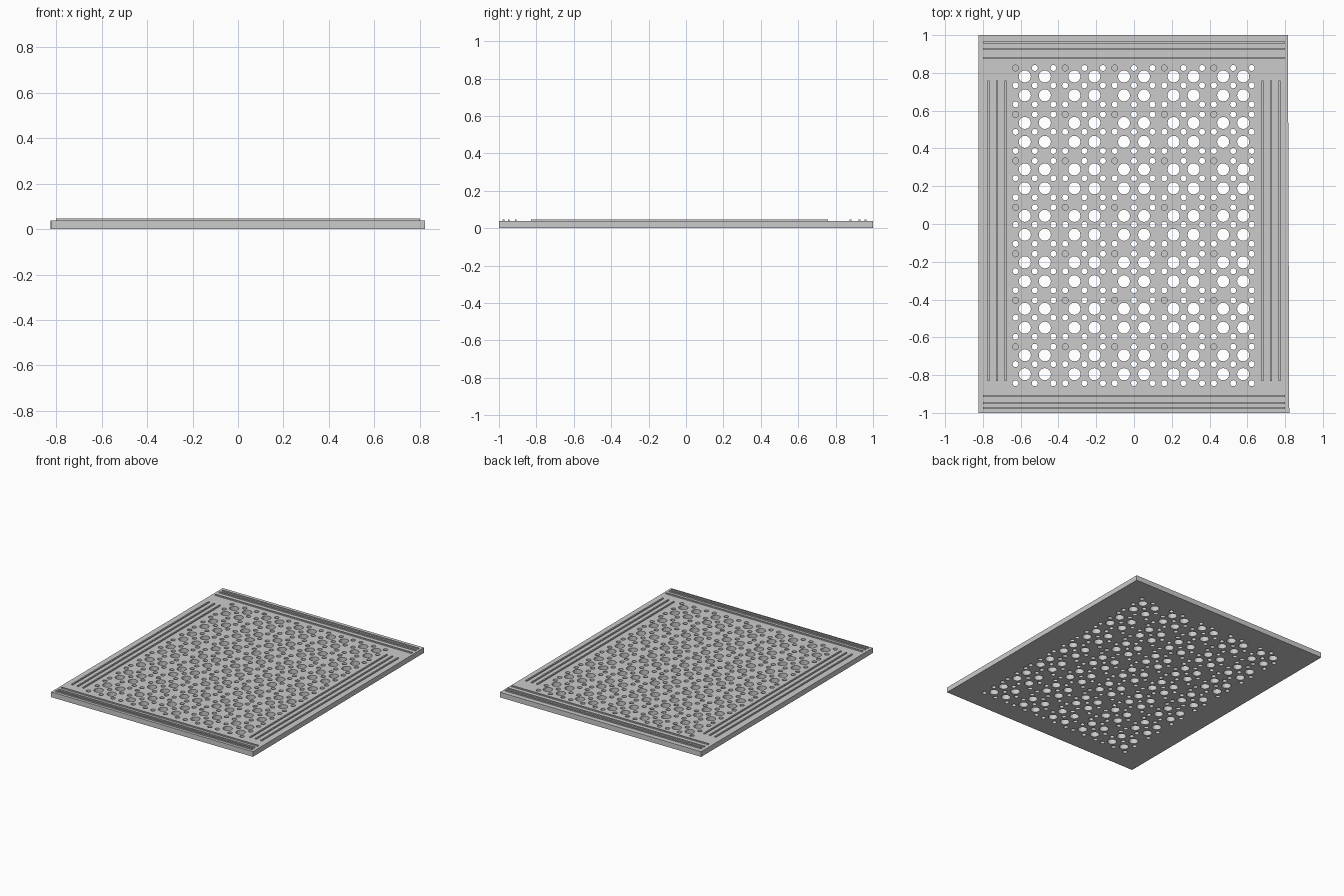
import bpy, bmesh
from mathutils import Matrix

if "Cube" in bpy.data.objects:
    bpy.data.objects.remove(bpy.data.objects["Cube"])

TOP = 0.038


def make_object(name, bm):
    bmesh.ops.recalc_face_normals(bm, faces=bm.faces)
    mesh = bpy.data.meshes.new(name)
    bm.to_mesh(mesh)
    bm.free()
    ob = bpy.data.objects.new(name, mesh)
    bpy.context.collection.objects.link(ob)
    return ob


def add_cylinder(bm, x, y, r, z0, z1, sides):
    bmesh.ops.create_cone(bm, cap_ends=True, segments=sides, radius1=r, radius2=r,
                          depth=z1 - z0, matrix=Matrix.Translation((x, y, (z0 + z1) / 2)))


def rib(name, x, y, sx, sy):
    bm = bmesh.new()
    z0, z1 = TOP - 0.004, 0.046
    bmesh.ops.create_cube(bm, size=1, matrix=Matrix.Translation((x, y, (z0 + z1) / 2))
                          @ Matrix.Diagonal((sx, sy, z1 - z0, 1)))
    return make_object(name, bm)


# flat base plate, with one very slightly tapered long edge
bm = bmesh.new()
base = [bm.verts.new((x, y, 0)) for x, y in
        [(-0.822, -1), (0.822, -1), (0.815, 1), (-0.824, 1)]]
face = bm.faces.new(base)
ext = bmesh.ops.extrude_face_region(bm, geom=[face])
for v in ext["geom"]:
    if isinstance(v, bmesh.types.BMVert):
        v.co.z = TOP
plate = make_object("drain_plate", bm)

# repeated cell of four large holes, eight small holes and one blind recess
cut = bmesh.new()
for i in range(5):
    for j in range(7):
        cx, cy = -0.525 + 0.2625 * i, 0.731 - 0.246 * j
        for dx in (-0.053, 0.053):
            for dy in (-0.05, 0.05):
                add_cylinder(cut, cx + dx, cy + dy, 0.032, -0.05, 0.1, 16)
        for dx in (-0.102, 0, 0.098):
            for dy in (0.095, 0.003, -0.098):
                blind = dx < -0.1 and dy > 0.09
                add_cylinder(cut, cx + dx, cy + dy, 0.016,
                             TOP - 0.008 if blind else -0.05, 0.1, 12)
cutter = make_object("hole_cutter", cut)
cutter.hide_render = True
mod = plate.modifiers.new("holes", "BOOLEAN")
mod.operation = "DIFFERENCE"
mod.solver = "EXACT"
mod.object = cutter
bpy.context.view_layer.objects.active = plate
plate.select_set(True)
bpy.ops.object.modifier_apply(modifier="holes")
bpy.data.objects.remove(cutter)

# raised ribs across the front and back ends
for k, y in enumerate((-0.975, -0.948, -0.91, 0.88, 0.928, 0.96)):
    rib(f"end_rib_{k}", 0, y, 1.6, 0.01)

# raised ribs along both sides
for k, x in enumerate((0.68, 0.725, 0.77)):
    for side in (-1, 1):
        rib(f"side_rib_{k}_{'left' if side < 0 else 'right'}", side * x, -0.035, 0.01, 1.59)
